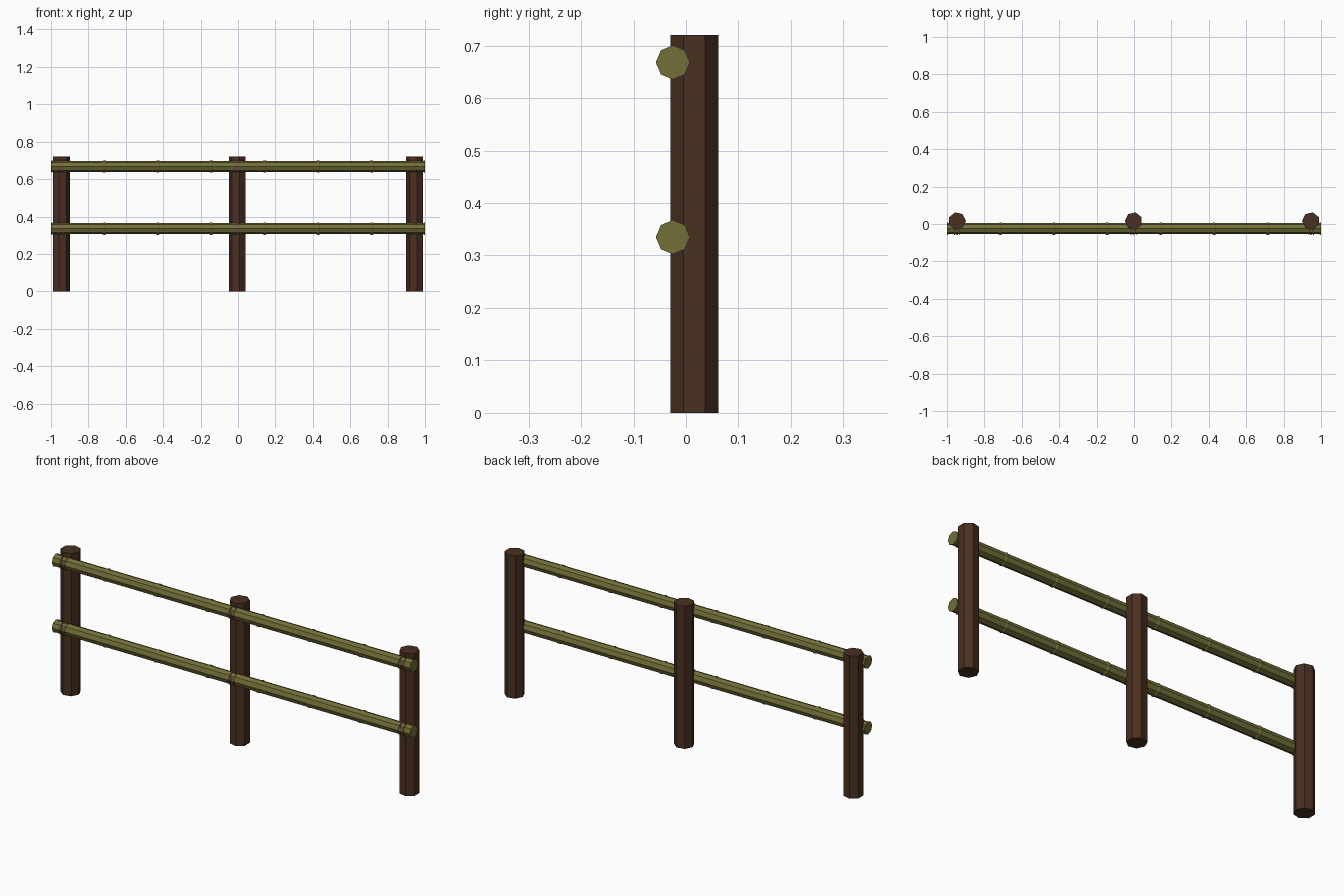
import bpy, bmesh, math
from mathutils import Matrix, Vector

cube = bpy.data.objects.get("Cube")
if cube:
    bpy.data.objects.remove(cube, do_unlink=True)


def material(name, color):
    mat = bpy.data.materials.new(name)
    mat.use_nodes = True
    mat.diffuse_color = (*color, 1)
    node = mat.node_tree.nodes["Principled BSDF"]
    node.inputs["Base Color"].default_value = (*color, 1)
    node.inputs["Roughness"].default_value = 0.8
    return mat


wood = material("dark_wood", (0.068, 0.029, 0.015))
bamboo = material("bamboo", (0.17, 0.16, 0.04))
rope = material("rope", (0.2, 0.1, 0.06))


def finish(bm, name, mat, location):
    bmesh.ops.recalc_face_normals(bm, faces=bm.faces)
    mesh = bpy.data.meshes.new(name)
    bm.to_mesh(mesh)
    bm.free()
    mesh.materials.append(mat)
    obj = bpy.data.objects.new(name, mesh)
    obj.location = location
    bpy.context.collection.objects.link(obj)
    return obj


def lathe_x(name, profile, sides, mat, location, closed=False, tilt=0):
    """Sweep (x, radius) pairs around the x axis; cap the ends or close into a band."""
    bm = bmesh.new()
    rings = []
    for x, r in profile:
        angles = [math.tau * i / sides for i in range(sides)]
        rings.append([bm.verts.new((x, r * math.cos(a), r * math.sin(a))) for a in angles])
    pairs = list(zip(rings, rings[1:]))
    if closed:
        pairs.append((rings[-1], rings[0]))
    for a, b in pairs:
        for i in range(sides):
            j = (i + 1) % sides
            bm.faces.new((a[i], a[j], b[j], b[i]))
    if not closed:
        for ring in (rings[0], rings[-1]):
            bm.faces.new(ring)
    if tilt:
        bmesh.ops.rotate(bm, verts=bm.verts, matrix=Matrix.Rotation(tilt, 3, 'Y'))
    return finish(bm, name, mat, location)


# Seven-sided posts
POST_H, POST_R, POST_Y = 0.72, 0.0472, 0.016
posts = {"right": (-0.946, 0), "middle": (-0.002, math.pi), "left": (0.946, math.pi)}
for side, (x, turn) in posts.items():
    bm = bmesh.new()
    bmesh.ops.create_cone(bm, cap_ends=True, segments=7, radius1=POST_R, radius2=POST_R,
                          depth=POST_H)
    # Place the first corner on the x axis, then turn the post
    corner = next(v.co for v in bm.verts if v.co.z > 0)
    spin = turn - math.atan2(corner.y, corner.x)
    bmesh.ops.rotate(bm, verts=bm.verts, matrix=Matrix.Rotation(spin, 3, 'Z'))
    finish(bm, side + "_post", wood, (x, POST_Y, POST_H / 2))

# Bamboo rails with a raised node at every joint and at both ends
RAIL_Y, RAIL_R, NODE_R, JOINTS = -0.025, 0.0298, 0.0325, 7
profile = []
for i in range(JOINTS + 1):
    x = -1 + 2 * i / JOINTS
    bump = [(-0.009, RAIL_R), (-0.004, NODE_R), (0.004, NODE_R), (0.009, RAIL_R)]
    if i == 0:
        bump = [(0, NODE_R)] + bump[2:]
    elif i == JOINTS:
        bump = bump[:2] + [(0, NODE_R)]
    profile += [(x + dx, r) for dx, r in bump]

for level, z in (("lower", 0.335), ("upper", 0.668)):
    lathe_x(level + "_rail", profile, 8, bamboo, (0, RAIL_Y, z))

    # Rope lashing: two loops and a crossing pair around the rail at each post
    band = [(-0.002, 0.0285), (-0.002, 0.0325), (0.002, 0.0325), (0.002, 0.0285)]
    for side, (x, turn) in posts.items():
        for part, dx, tilt in (("loop_a", -0.014, 0), ("loop_b", 0.014, 0),
                               ("cross_a", 0, 0.4), ("cross_b", 0, -0.4)):
            lathe_x(f"{level}_{side}_rope_{part}", band, 8, rope,
                    (x + dx, RAIL_Y, z), closed=True, tilt=tilt)
